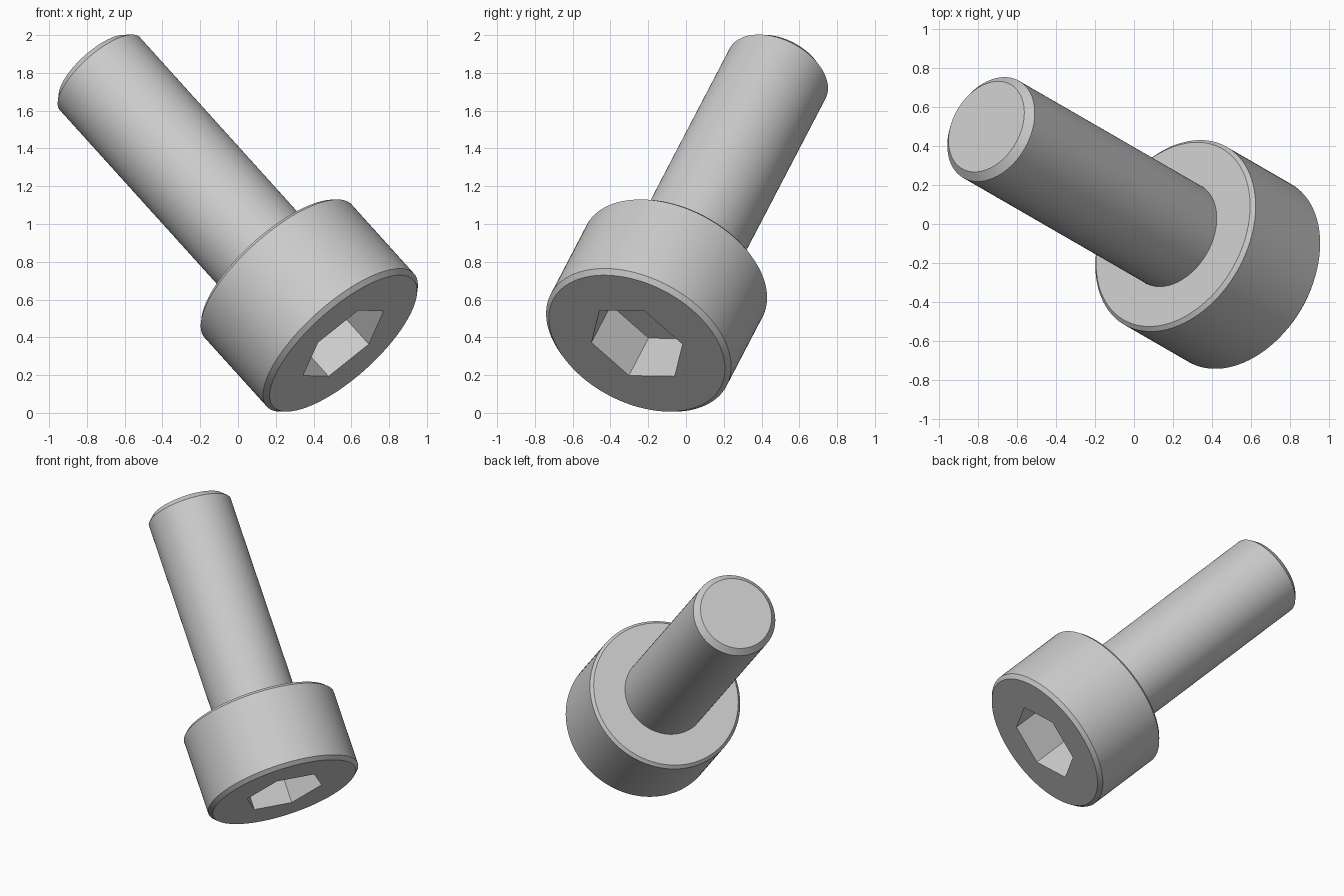
import bpy, bmesh
from math import radians, sin, cos, pi
from mathutils import Vector, Matrix

if "Cube" in bpy.data.objects:
    bpy.data.objects.remove(bpy.data.objects["Cube"], do_unlink=True)

# Proportions: one unit step scales the whole screw
U = 0.191
HEAD_R, HEAD_H = 2.75 * U, 3 * U
SHANK_R, LENGTH = 1.5 * U, 11 * U
SOCKET_R, SOCKET_DEPTH = 1.443 * U, 1.5 * U

# Placement: local z runs along the screw from the head to the tip
tilt, turn = radians(46.2), radians(150)
axis = Vector((sin(tilt) * cos(turn), sin(tilt) * sin(turn), cos(tilt)))
corner = Vector((0.079, -0.201, 0.177))
corner = (corner - axis * corner.dot(axis)).normalized()
side = axis.cross(corner)
PLACE = Matrix.Translation((0.558, -0.26, 0.368)) @ Matrix((corner, side, axis)).transposed().to_4x4()

steel = bpy.data.materials.new("grey steel")
steel.use_nodes = True
grey = (0.6, 0.6, 0.6, 1)
steel.diffuse_color = grey
steel.node_tree.nodes["Principled BSDF"].inputs["Base Color"].default_value = grey


def lathe(name, profile, sides=96):
    """Solid of revolution: rings from the profile, capped at both ends."""
    bm = bmesh.new()
    rings = []
    for r, z in profile:
        rings.append([bm.verts.new((r * cos(2 * pi * i / sides), r * sin(2 * pi * i / sides), z))
                      for i in range(sides)])
    for low, high in zip(rings, rings[1:]):
        for i in range(sides):
            j = (i + 1) % sides
            bm.faces.new((low[i], low[j], high[j], high[i]))
    bm.faces.new(rings[0][::-1])
    bm.faces.new(rings[-1])
    mesh = bpy.data.meshes.new(name)
    bm.to_mesh(mesh)
    bm.free()
    mesh.materials.append(steel)
    mesh.transform(PLACE)
    obj = bpy.data.objects.new(name, mesh)
    bpy.context.collection.objects.link(obj)
    return obj


def activate(obj):
    bpy.ops.object.select_all(action='DESELECT')
    obj.select_set(True)
    bpy.context.view_layer.objects.active = obj


# Cylindrical head with both rims bevelled
low, high = 0.025, 0.02
head = lathe("head", [(HEAD_R - low, 0), (HEAD_R, low),
                      (HEAD_R, HEAD_H - high), (HEAD_R - high, HEAD_H)])

# Hexagonal socket sunk into the head
cutter = lathe("socket_cutter", [(SOCKET_R, -0.1), (SOCKET_R, SOCKET_DEPTH)], 6)
cutter.hide_render = True
cut = head.modifiers.new("socket", 'BOOLEAN')
cut.operation = 'DIFFERENCE'
cut.solver = 'EXACT'
cut.object = cutter
activate(head)
bpy.ops.object.modifier_apply(modifier=cut.name)
bpy.data.objects.remove(cutter, do_unlink=True)

# Plain shank with a bevelled tip, rooted slightly inside the head
tip = 0.038
shank = lathe("shank", [(SHANK_R, HEAD_H - 0.05), (SHANK_R, LENGTH - tip),
                        (SHANK_R - tip, LENGTH)])

for part in (head, shank):
    activate(part)
    bpy.ops.object.shade_smooth_by_angle(angle=radians(30))
